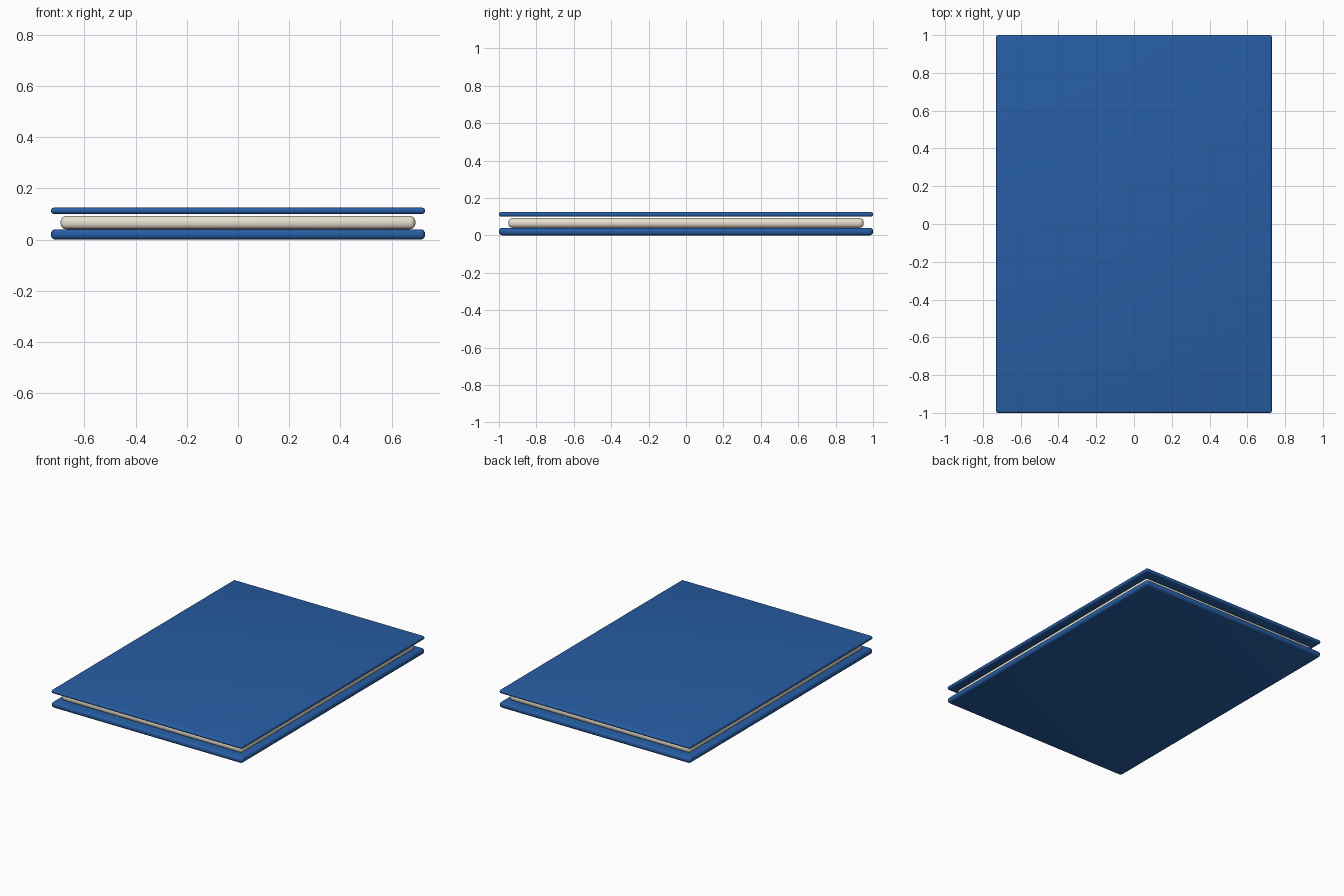
import bpy

if "Cube" in bpy.data.objects:
    bpy.data.objects.remove(bpy.data.objects["Cube"])


def material(name, color):
    m = bpy.data.materials.new(name)
    m.diffuse_color = color
    m.use_nodes = True
    m.node_tree.nodes["Principled BSDF"].inputs["Base Color"].default_value = m.diffuse_color
    return m


def slab(name, sx, sy, z0, z1, radius, mat):
    bpy.ops.mesh.primitive_cube_add(size=1, location=(0, 0, (z0 + z1) / 2))
    ob = bpy.context.object
    ob.name = name
    ob.scale = (sx, sy, z1 - z0)
    bpy.ops.object.transform_apply(location=False, rotation=False, scale=True)
    bevel = ob.modifiers.new("rounded_edges", 'BEVEL')
    bevel.width = radius
    bevel.segments = 4
    bpy.ops.object.modifier_apply(modifier=bevel.name)
    ob.data.materials.append(mat)
    bpy.ops.object.shade_smooth_by_angle()
    return ob


blue = material("cover_blue", (0.02, 0.11, 0.37, 1))
cream = material("page_cream", (0.80, 0.75, 0.62, 1))

# Thick back cover, page block and thin front cover
slab("back_cover", 1.46, 2.0, 0.0, 0.04, 0.017, blue)
slab("page_block", 1.385, 1.90, 0.04, 0.092, 0.022, cream)
slab("front_cover", 1.46, 2.0, 0.10, 0.124, 0.011, blue)
